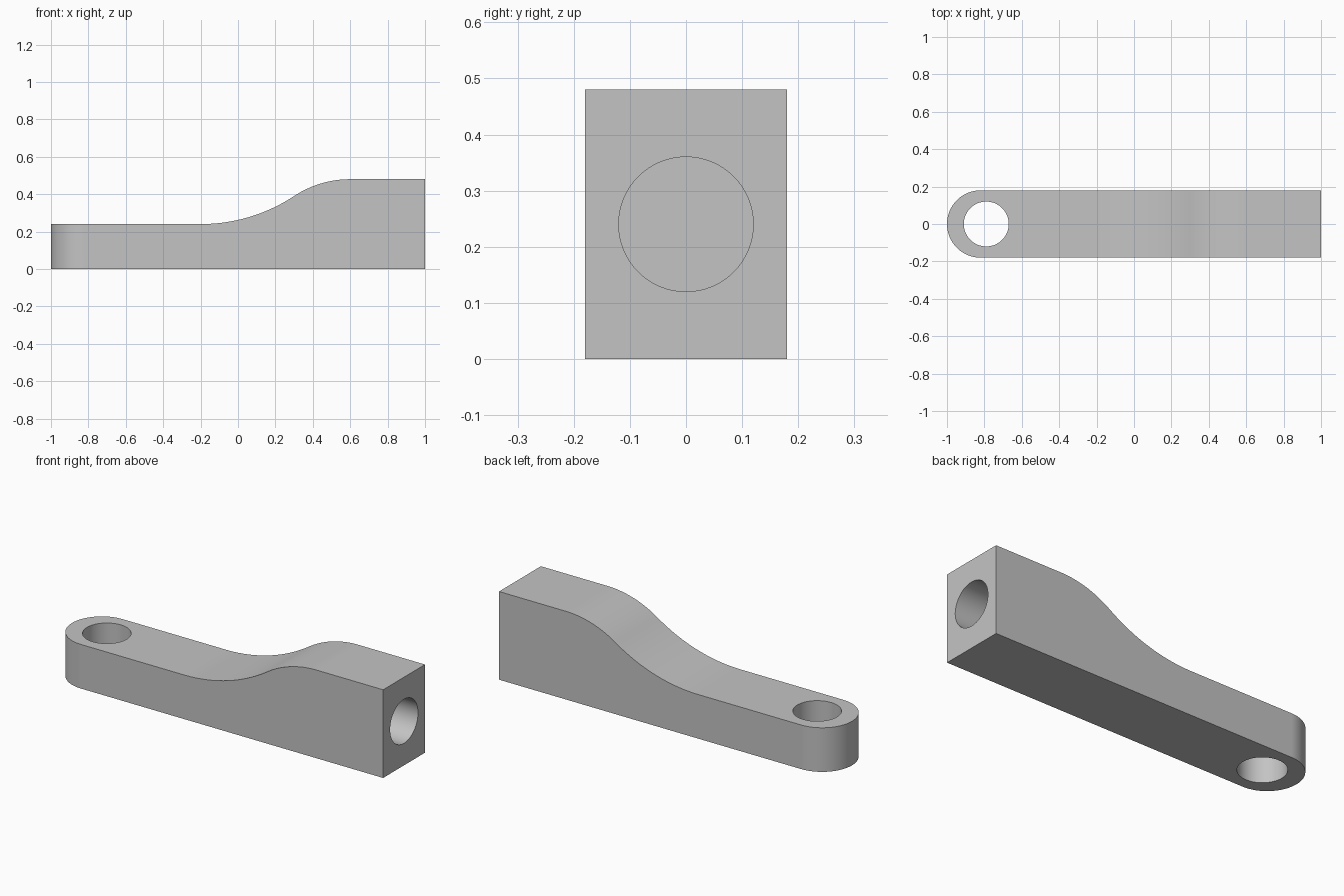
import bpy
import bmesh
from math import sin, cos, pi, radians, atan
from mathutils import Matrix, Vector

cube = bpy.data.objects.get("Cube")
if cube:
    bpy.data.objects.remove(cube, do_unlink=True)

# Main dimensions
HALF_WIDTH = 0.18
LOW, HIGH = 0.24, 0.48
CURVE_START, CURVE_END = -0.2, 0.6
HOLE_RADIUS = 0.12
HOLE_DEPTH = 0.5
STEPS = 24

grey = bpy.data.materials.new("plain grey")
grey.use_nodes = True
grey.diffuse_color = (0.55, 0.55, 0.55, 1)
grey.node_tree.nodes["Principled BSDF"].inputs["Base Color"].default_value = grey.diffuse_color


def make_object(name, bm):
    bmesh.ops.recalc_face_normals(bm, faces=bm.faces)
    mesh = bpy.data.meshes.new(name)
    bm.to_mesh(mesh)
    bm.free()
    mesh.materials.append(grey)
    obj = bpy.data.objects.new(name, mesh)
    bpy.context.collection.objects.link(obj)
    return obj


def prism(name, points, sweep):
    """Extrude a flat outline along a vector."""
    bm = bmesh.new()
    face = bm.faces.new([bm.verts.new(p) for p in points])
    grown = bmesh.ops.extrude_face_region(bm, geom=[face], use_keep_orig=True)
    moved = [g for g in grown["geom"] if isinstance(g, bmesh.types.BMVert)]
    bmesh.ops.translate(bm, verts=moved, vec=Vector(sweep))
    return make_object(name, bm)


def cylinder(name, centre, depth, axis):
    bm = bmesh.new()
    matrix = Matrix.Translation(centre) @ Matrix.Rotation(pi / 2 if axis == "X" else 0, 4, "Y")
    bmesh.ops.create_cone(bm, cap_ends=True, segments=64, radius1=HOLE_RADIUS,
                          radius2=HOLE_RADIUS, depth=depth, matrix=matrix)
    return make_object(name, bm)


def cut(target, tool, operation):
    tool.hide_render = True
    mod = target.modifiers.new(tool.name, "BOOLEAN")
    mod.object, mod.operation, mod.solver = tool, operation, "EXACT"
    bpy.ops.object.modifier_apply(modifier=mod.name)
    bpy.data.objects.remove(tool, do_unlink=True)


# Side profile: two tangent arcs join the low arm to the tall block
length, rise = CURVE_END - CURVE_START, HIGH - LOW
angle = 2 * atan(rise / length)
upper_radius = 0.3 / sin(angle)
lower_radius = length / sin(angle) - upper_radius
side = [(-1.1, 0), (1, 0), (1, HIGH)]
for i in range(STEPS + 1):
    a = angle * i / STEPS
    side.append((CURVE_END - upper_radius * sin(a), HIGH - upper_radius * (1 - cos(a))))
for i in range(STEPS - 1, -1, -1):
    a = angle * i / STEPS
    side.append((CURVE_START + lower_radius * sin(a), LOW + lower_radius * (1 - cos(a))))
side.append((-1.1, LOW))
body = prism("lever_arm", [(x, -HALF_WIDTH, z) for x, z in side], (0, 2 * HALF_WIDTH, 0))
bpy.context.view_layer.objects.active = body
body.select_set(True)

# Rounded end of the arm: remove everything outside a half circle
end_x = -1 + HALF_WIDTH
trim = [(end_x, HALF_WIDTH + 0.1, -0.1), (-1.2, HALF_WIDTH + 0.1, -0.1),
        (-1.2, -HALF_WIDTH - 0.1, -0.1), (end_x, -HALF_WIDTH - 0.1, -0.1)]
for i in range(33):
    a = radians(270) - pi * i / 32
    trim.append((end_x + HALF_WIDTH * cos(a), HALF_WIDTH * sin(a), -0.1))
cut(body, prism("end_trim", trim, (0, 0, 1)), "DIFFERENCE")

# Through hole in the arm and blind hole in the block
cut(body, cylinder("pivot_hole", (-0.79, 0, 0.1), 1, "Z"), "DIFFERENCE")
cut(body, cylinder("socket_hole", (1, 0, 0.24), 2 * HOLE_DEPTH, "X"), "DIFFERENCE")

bpy.ops.object.shade_smooth_by_angle(angle=radians(30))
weighted = body.modifiers.new("even_shading", "WEIGHTED_NORMAL")
weighted.keep_sharp = True
